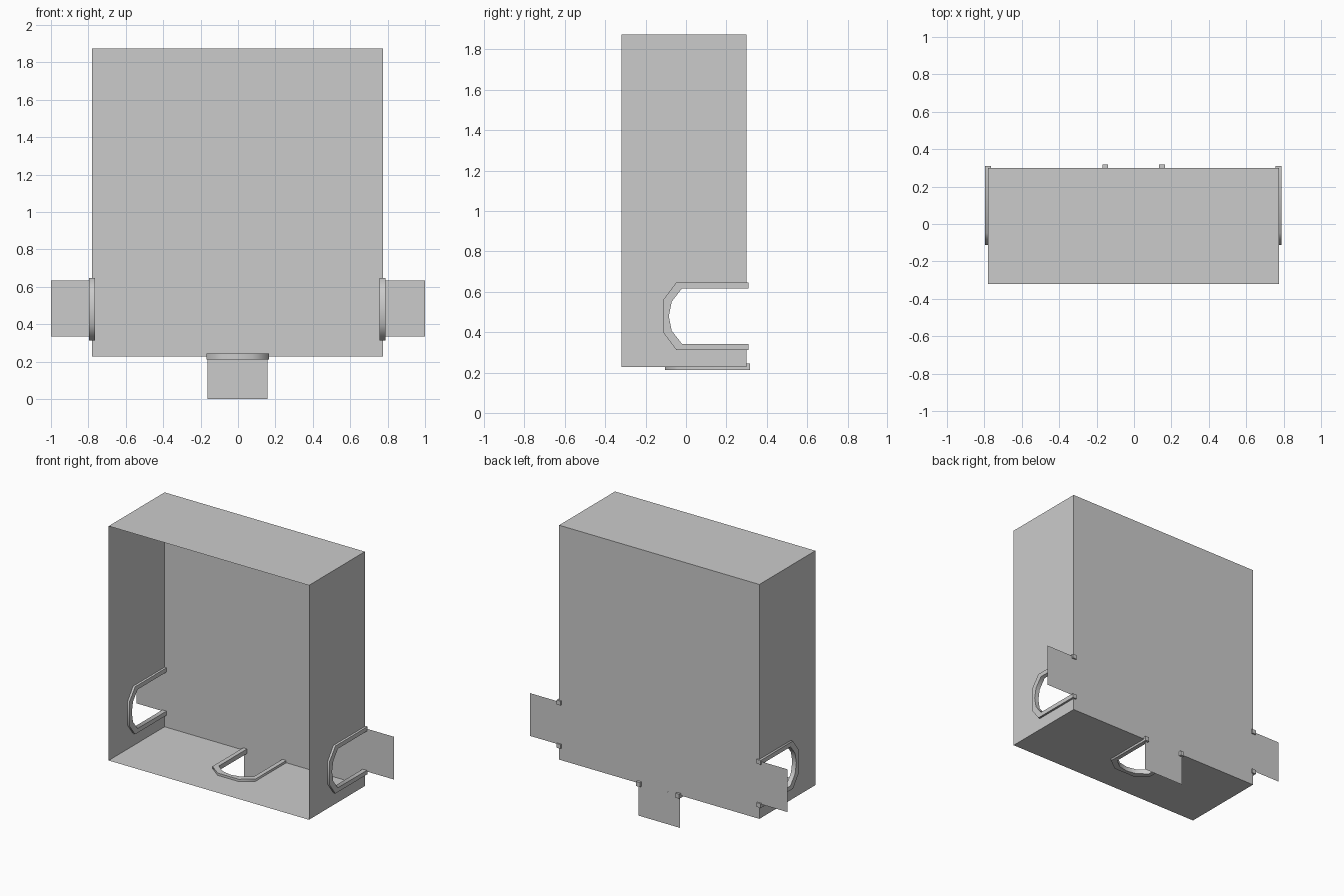
import bpy, math

if "Cube" in bpy.data.objects:
    bpy.data.objects.remove(bpy.data.objects["Cube"])

X0, X1 = -0.78, 0.775      # box width
Y0, Y1 = -0.32, 0.30       # open front, closed back
Z0, Z1 = 0.228, 1.873      # box height
CX, CZ = -0.0025, 0.479    # centres of the bottom and side openings


def make(name, verts, faces, smooth=False):
    me = bpy.data.meshes.new(name)
    me.from_pydata(verts, [], faces)
    me.validate()
    ob = bpy.data.objects.new(name, me)
    bpy.context.collection.objects.link(ob)
    bpy.ops.object.select_all(action='DESELECT')
    ob.select_set(True)
    bpy.context.view_layer.objects.active = ob
    bpy.ops.object.mode_set(mode='EDIT')
    bpy.ops.mesh.select_all(action='SELECT')
    bpy.ops.mesh.normals_make_consistent(inside=False)
    bpy.ops.object.mode_set(mode='OBJECT')
    if smooth:
        bpy.ops.object.shade_smooth_by_angle(angle=math.radians(55))
    return ob


def mirrored(half):
    # complete a U outline from its upper half (last point lies on the axis)
    return half + [(y, -v) for y, v in reversed(half[:-1])]


# U outlines as (depth y, offset from the opening's axis)
OUTER = mirrored([(0.31, 0.167), (-0.048, 0.167), (-0.112, 0.082), (-0.112, 0)])
INNER = mirrored([(0.31, 0.137), (-0.02, 0.137), (-0.071, 0.072), (-0.085, 0)])
NOTCH = mirrored([(Y1, 0.152), (-0.034, 0.152), (-0.09, 0.078), (-0.098, 0)])


def side(x):
    return lambda y, v, t=0: (x + t, y, CZ + v)


def bottom(y, v, t=0):
    return (CX + v, y, Z0 + t)


def notched_wall(name, place, low, high):
    # wall sheet with a U notch running in from its back edge
    outline = [(Y1, high), (Y0, high), (Y0, low), (Y1, low)] + NOTCH[::-1]
    make(name, [place(*p) for p in outline], [list(range(len(outline)))])


def rim(name, place, dy=0.0, t=0.016):
    # square-section U trim around a notch
    n = len(OUTER)
    verts = []
    for a, b in zip(OUTER, INNER):
        for (y, v), s in ((a, -t), (a, t), (b, t), (b, -t)):
            verts.append(place(y + dy, v, s))
    faces = [(4*i + k, 4*i + (k+1) % 4, 4*i + 4 + (k+1) % 4, 4*i + 4 + k)
             for i in range(n - 1) for k in range(4)]
    faces += [(0, 1, 2, 3), tuple(4*(n-1) + k for k in range(4))]
    make(name, verts, faces, True)


def back_sheet(name, x0, x1, z0, z1):
    make(name, [(x0, Y1, z0), (x1, Y1, z0), (x1, Y1, z1), (x0, Y1, z1)],
         [(0, 1, 2, 3)])


# box: back, top and three notched walls
back_sheet("back_panel", X0, X1, Z0, Z1)
make("top_panel", [(X0, Y0, Z1), (X1, Y0, Z1), (X1, Y1, Z1), (X0, Y1, Z1)],
     [(0, 1, 2, 3)])
for label, x in (("left", X0), ("right", X1)):
    notched_wall(label + "_wall", side(x), Z0 - CZ, Z1 - CZ)
    rim(label + "_rim", side(x + CX * 0.5))
notched_wall("bottom_wall", bottom, X0 - CX, X1 - CX)
rim("bottom_rim", bottom, 0.007)

# tabs continuing the back plane outwards
back_sheet("left_tab", -1.0, X0, 0.334, 0.634)
back_sheet("right_tab", X1, 1.0, 0.334, 0.634)
back_sheet("bottom_tab", -0.163, 0.157, 0.0, Z0)
